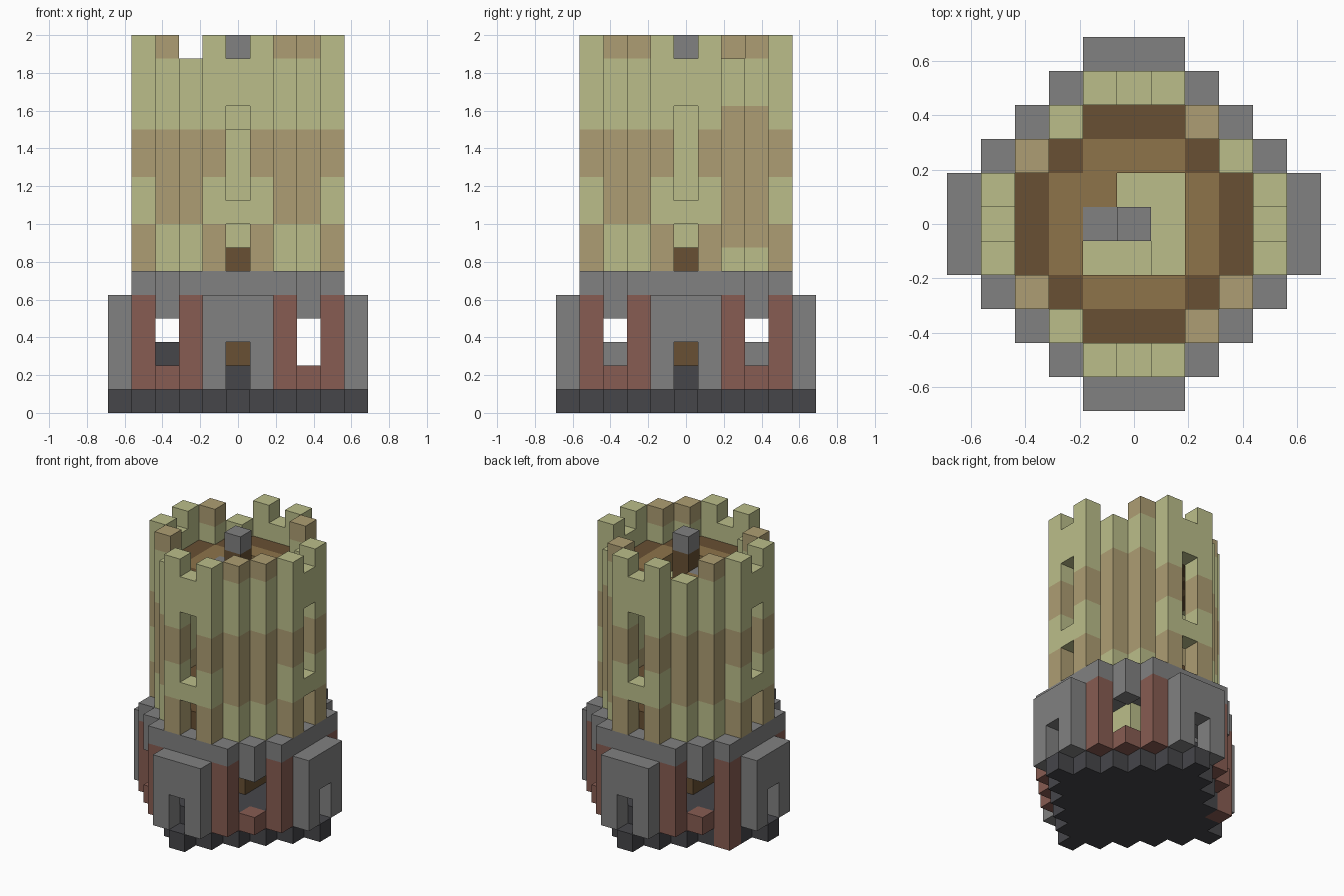
import bpy, bmesh
from mathutils import Vector

cube = bpy.data.objects.get("Cube")
if cube:
    bpy.data.objects.remove(cube, do_unlink=True)

U = 0.125  # block size


def srgb(r, g, b):
    lin = [(c / 255 / 12.92) if c < 11 else ((c / 255 + 0.055) / 1.055) ** 2.4 for c in (r, g, b)]
    return (*lin, 1.0)


COLOURS = {
    "pale_green": srgb(187, 190, 138),
    "tan": srgb(174, 158, 115),
    "stone_grey": srgb(129, 129, 129),
    "brick_red": srgb(135, 92, 82),
    "dark_slate": srgb(70, 70, 74),
    "dark_brown": srgb(104, 80, 51),
    "plank_brown": srgb(141, 116, 74),
}
MATERIALS = {}
for name, colour in COLOURS.items():
    mat = bpy.data.materials.new(name)
    mat.use_nodes = True
    mat.diffuse_color = colour
    mat.node_tree.nodes["Principled BSDF"].inputs["Base Color"].default_value = colour
    MATERIALS[name] = mat

blocks = {}  # (i, j, k) -> (part, colour)


def put(part, colour, cells, levels):
    for i, j in cells:
        for k in levels:
            blocks[i, j, k] = (part, colour)


def remove(cells, levels):
    for i, j in cells:
        for k in levels:
            blocks.pop((i, j, k), None)


SPAN = range(-5, 6)
GRID = [(i, j) for i in SPAN for j in SPAN]


def straight(n):
    """Three-block runs facing the four sides at distance n."""
    return [c for c in GRID if max(map(abs, c)) == n and min(map(abs, c)) <= 1]


def corner(a, b):
    return [c for c in GRID if sorted(map(abs, c)) == sorted((a, b))]


def axis(n):
    return corner(0, n)


diamond = [c for c in GRID if abs(c[0]) + abs(c[1]) <= 5]
interior = [c for c in diamond if max(map(abs, c)) < 5]
core = [c for c in GRID if max(map(abs, c)) <= 1]

# Foundation and raised inner floor
put("foundation", "dark_slate", diamond, [0])
put("foundation", "dark_slate", interior, [1])

# Buttresses with doorways
put("buttresses", "stone_grey", straight(5), range(1, 5))
remove(axis(5), [1, 2])

# Brick columns, window sills and lintels
put("brick_columns", "brick_red", corner(2, 4), range(1, 5))
put("brick_columns", "brick_red", [(-4, 2)], [0])
put("window_sills", "brick_red", corner(3, 3), [1])
put("window_lintels", "stone_grey", corner(3, 3), [4])

# Blocks standing inside the ground floor
put("inner_benches", "stone_grey", [(i, j) for i in (-1, 1) for j in (-3, 3)], [2])
put("inner_step", "dark_slate", [(-3, 0)], [2])

# Ledge between base and tower
put("ledge", "stone_grey", interior + corner(2, 4) + corner(3, 3), [5])

# Floors: dark border around planks
border = straight(3) + corner(2, 2)
planks = straight(2) + core
for part, level in (("lower_floor", 6), ("roof_floor", 13)):
    put(part, "dark_brown", border, [level])
    put(part, "plank_brown", planks, [level])

# Core with stair tops below the roof
put("core", "dark_brown", core, [2])
put("core", "pale_green", core, range(3, 13))
well = [c for c in core if c not in ((0, 0), (-1, 0), (-1, 1))]
remove(well, [13])
remove([(0, -1), (-1, -1)], [12])
put("stair_top", "stone_grey", [(-1, 0)], [13])
put("roof_post", "dark_brown", [(0, 0)], [13, 14])
put("roof_post", "stone_grey", [(0, 0)], [15])

# Tower wall: bands on the flat sides, offset bands on the corners
for c in straight(4):
    for k in range(6, 16):
        put("tower_wall", "tan" if k in (6, 7, 10, 11) else "pale_green", [c], [k])
for c in corner(2, 3):
    tall = c[0] > 0 and c[1] > 0
    band = range(7, 13) if tall else range(8, 12)
    for k in range(6, 16):
        put("tower_wall", "tan" if k in band or k == 15 else "pale_green", [c], [k])

# Openings and battlement gaps
remove(axis(4), [6, 7, 9, 10, 11, 12, 15])
remove([(-2, 3), (-2, -3), (3, 2)], [15])

# Turn blocks into one clean mesh per part
DIRECTIONS = [Vector(d) for d in ((1, 0, 0), (-1, 0, 0), (0, 1, 0), (0, -1, 0), (0, 0, 1), (0, 0, -1))]


def build(part):
    mats = sorted({colour for p, colour in blocks.values() if p == part})
    bm = bmesh.new()
    for cell, (owner, colour) in blocks.items():
        if owner != part:
            continue
        centre = Vector(cell) + Vector((0, 0, 0.5))
        for d in DIRECTIONS:
            if tuple(int(v) for v in Vector(cell) + d) in blocks:
                continue
            u = Vector((d.y, d.z, d.x))
            v = d.cross(u)
            quad = [centre + (d + u * a + v * b) / 2 for a, b in ((-1, -1), (1, -1), (1, 1), (-1, 1))]
            face = bm.faces.new([bm.verts.new(p * U) for p in quad])
            face.material_index = mats.index(colour)
    bmesh.ops.remove_doubles(bm, verts=bm.verts, dist=0.001)
    bmesh.ops.dissolve_limit(bm, angle_limit=0.01, verts=bm.verts, edges=bm.edges, delimit={"MATERIAL"})
    mesh = bpy.data.meshes.new(part)
    bm.to_mesh(mesh)
    bm.free()
    for name in mats:
        mesh.materials.append(MATERIALS[name])
    bpy.context.collection.objects.link(bpy.data.objects.new(part, mesh))


for part in sorted({p for p, _ in blocks.values()}):
    build(part)
